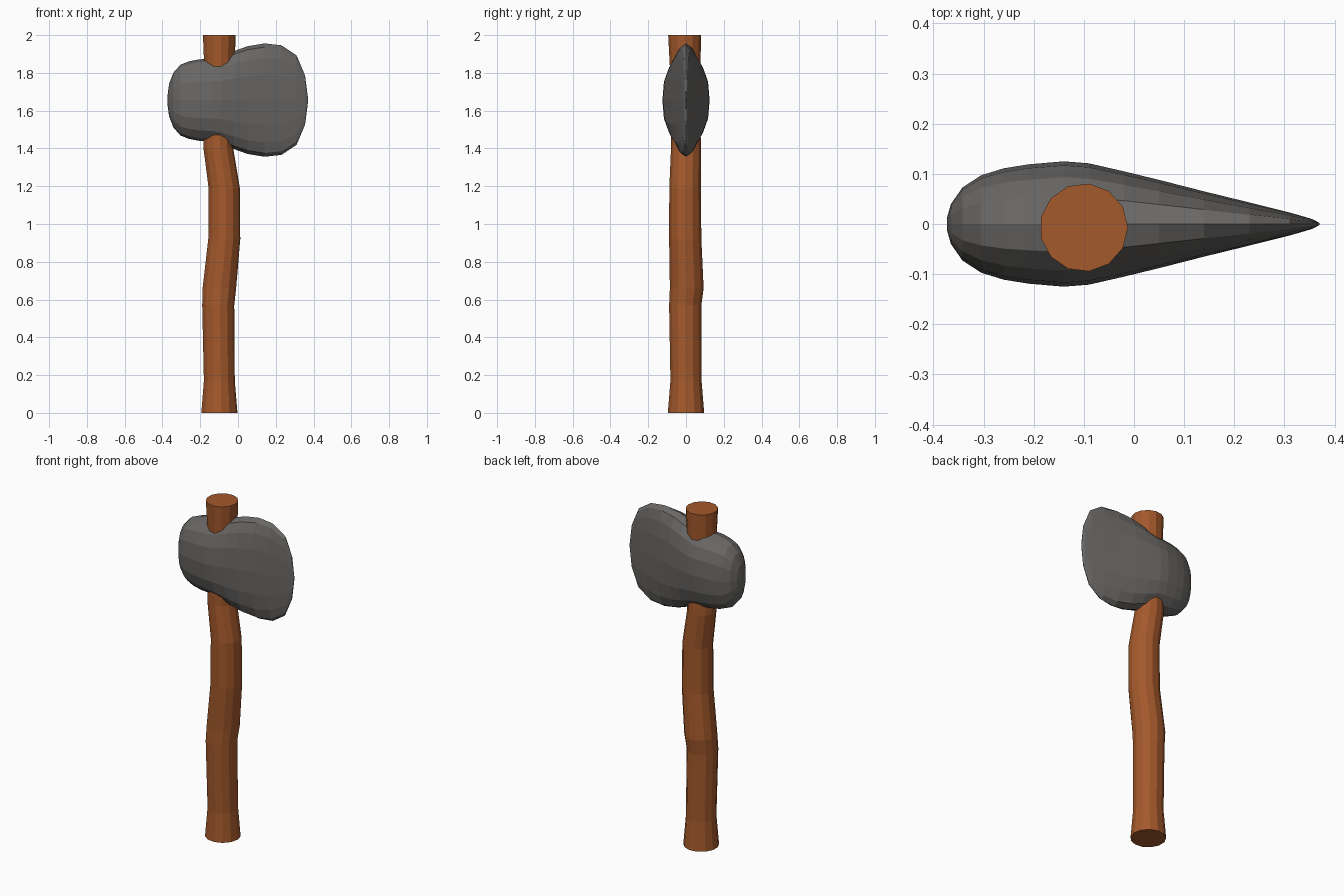
import bpy, bmesh
from math import sin, cos, tau, copysign

if "Cube" in bpy.data.objects:
    bpy.data.objects.remove(bpy.data.objects["Cube"])


def material(name, rgb):
    m = bpy.data.materials.new(name)
    m.diffuse_color = (*rgb, 1)
    m.use_nodes = True
    m.node_tree.nodes["Principled BSDF"].inputs["Base Color"].default_value = m.diffuse_color
    return m


def loft(name, rings, mat):
    """Skin a list of equally sized vertex rings and cap both ends."""
    bm = bmesh.new()
    loops = [[bm.verts.new(p) for p in ring] for ring in rings]
    n = len(loops[0])
    for a, b in zip(loops, loops[1:]):
        for i in range(n):
            j = (i + 1) % n
            bm.faces.new((a[i], a[j], b[j], b[i]))
    bm.faces.new(loops[0])
    bm.faces.new(loops[-1])
    bmesh.ops.recalc_face_normals(bm, faces=bm.faces)
    mesh = bpy.data.meshes.new(name)
    bm.to_mesh(mesh)
    bm.free()
    mesh.materials.append(mat)
    obj = bpy.data.objects.new(name, mesh)
    bpy.context.collection.objects.link(obj)
    return obj


# Crooked wooden handle: z, centre x, centre y, radius
stations = [
    (0.00, -0.100, 0.000, 0.097),
    (0.17, -0.100, 0.000, 0.083),
    (0.57, -0.106, -0.004, 0.086),
    (0.66, -0.100, 0.004, 0.090),
    (0.92, -0.074, -0.004, 0.086),
    (1.19, -0.074, -0.005, 0.084),
    (1.40, -0.105, 0.000, 0.080),
    (1.70, -0.100, -0.003, 0.076),
    (2.00, -0.100, -0.007, 0.088),
]
SIDES = 13
handle_rings = [[(cx + r * cos(tau * i / SIDES), cy + r * sin(tau * i / SIDES), z)
                 for i in range(SIDES)] for z, cx, cy, r in stations]
loft("handle", handle_rings, material("wood", (0.37, 0.10, 0.025)))

# Stone head: x, half thickness, half height of each cross-section
sections = [
    (-0.373, 0.012, 0.025),
    (-0.365, 0.040, 0.085),
    (-0.342, 0.073, 0.145),
    (-0.305, 0.097, 0.187),
    (-0.260, 0.111, 0.205),
    (-0.210, 0.119, 0.215),
    (-0.140, 0.125, 0.220),
    (-0.090, 0.121, 0.230),
    (-0.020, 0.105, 0.260),
    (0.050, 0.088, 0.285),
    (0.140, 0.065, 0.300),
    (0.230, 0.043, 0.290),
    (0.310, 0.023, 0.237),
    (0.355, 0.010, 0.130),
    (0.370, 0.002, 0.015),
]
MID_Z = 1.656


def rounded(v):
    return copysign(abs(v) ** 0.85, v) if abs(v) > 1e-6 else 0.0


head_rings = [[(x, t * rounded(sin(tau * i / 16)), MID_Z + h * rounded(cos(tau * i / 16)))
               for i in range(16)] for x, t, h in sections]
loft("axe_head", head_rings, material("stone", (0.14, 0.135, 0.13)))
